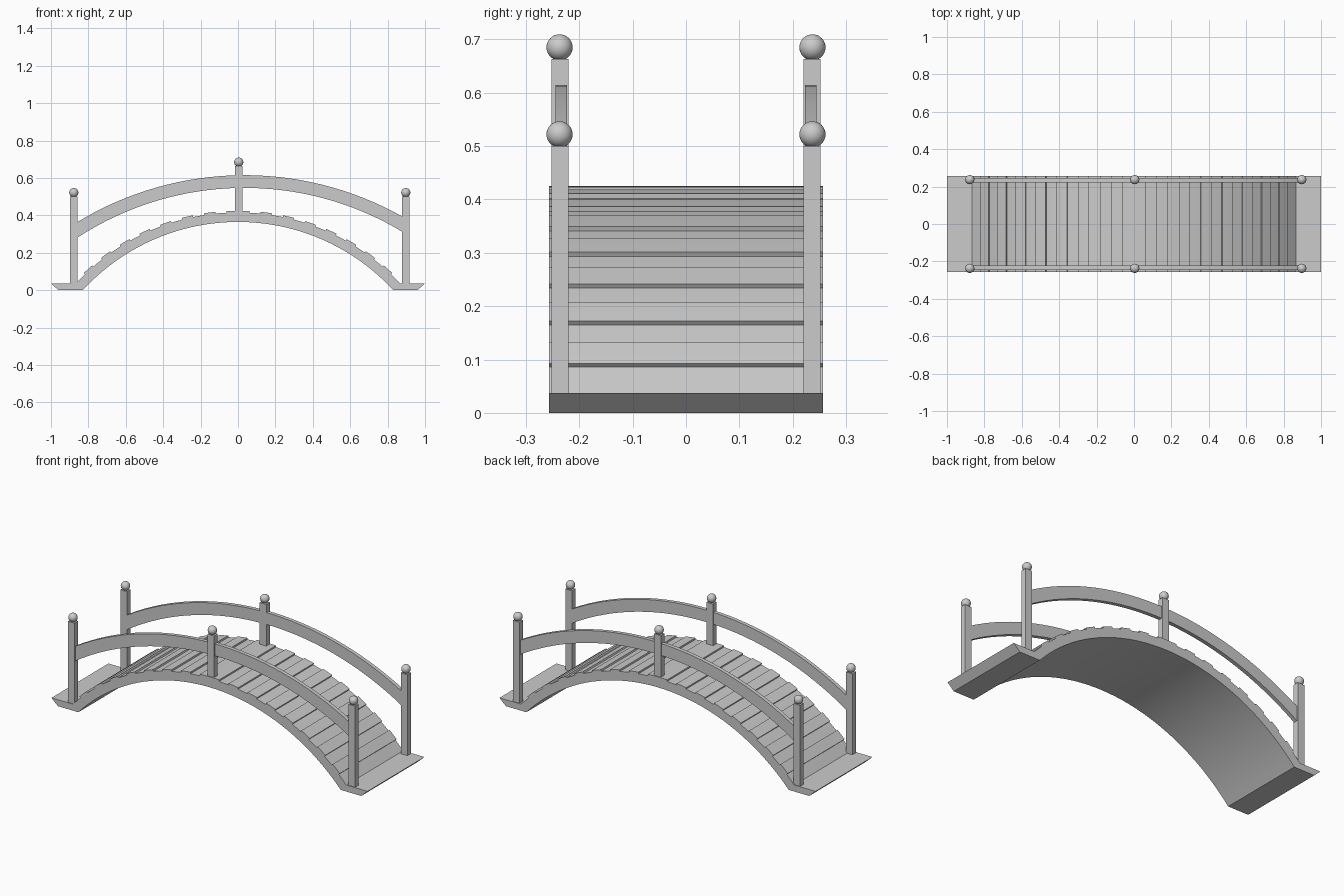
import bpy, bmesh
from math import sin, cos, sqrt, radians, asin

if "Cube" in bpy.data.objects:
    bpy.data.objects.remove(bpy.data.objects["Cube"])


def extrude_profile(name, pts, y0, y1):
    """Extrude a closed x/z outline from y0 to y1."""
    bm = bmesh.new()
    face = bm.faces.new([bm.verts.new((x, y0, z)) for x, z in pts])
    res = bmesh.ops.extrude_face_region(bm, geom=[face])
    verts = [g for g in res["geom"] if isinstance(g, bmesh.types.BMVert)]
    bmesh.ops.translate(bm, vec=(0, y1 - y0, 0), verts=verts)
    bmesh.ops.recalc_face_normals(bm, faces=bm.faces)
    mesh = bpy.data.meshes.new(name)
    bm.to_mesh(mesh)
    bm.free()
    ob = bpy.data.objects.new(name, mesh)
    bpy.context.collection.objects.link(ob)
    return ob


def smooth(ob, angle):
    bpy.ops.object.select_all(action='DESELECT')
    ob.select_set(True)
    bpy.context.view_layer.objects.active = ob
    bpy.ops.object.shade_smooth_by_angle(angle=radians(angle))


# Deck: arched slab with raised planks and a foot at each end
CZ = -0.761                       # height of the arch centre
R_UNDER, R_GAP, R_PLANK = 1.126, 1.177, 1.186
STEP = 2.933                      # degrees per plank or gap
WIDTH, FOOT = 0.257, 0.037


def arc(r, deg):
    a = radians(deg)
    return (r * sin(a), CZ + r * cos(a))


half = []                         # right half of the outline, crown to foot
for i in range(15):
    r = R_PLANK if i % 2 == 0 else R_GAP
    if i > 0:
        half.append(arc(r, i * STEP))
    half.append(arc(r, (i + 0.5) * STEP))
    half.append(arc(r, (i + 1) * STEP))
half += [arc(R_GAP, 15 * STEP),
         (sqrt(R_GAP ** 2 - (FOOT - CZ) ** 2), FOOT), (1, FOOT), (0.96, 0)]
x_in = sqrt(R_UNDER ** 2 - CZ ** 2)
end = asin(x_in / R_UNDER) * 180 / 3.14159265
half += [arc(R_UNDER, end * (1 - k / 20)) for k in range(20)]

top_mid, low_mid = (0, CZ + R_PLANK), (0, CZ + R_UNDER)
outline = [top_mid] + half + [low_mid] + [(-x, z) for x, z in reversed(half)]
deck = extrude_profile("deck", outline, -WIDTH, WIDTH)
smooth(deck, 20)

# Handrail outline: two arcs sharing an apex position
AX = 0.035


def rail_arc(r, top, n=32):
    xs = [-0.875 + 1.77 * k / n for k in range(n + 1)]
    return [(x, top - r + sqrt(r * r - (x - AX) ** 2)) for x in xs]


rail = rail_arc(1.72, 0.615) + rail_arc(1.635, 0.547)[::-1]

# Posts: x, bottom, top
POSTS = [("left", -0.878, 0.03, 0.50),
         ("middle", 0.004, 0.41, 0.663),
         ("right", 0.897, 0.03, 0.50)]

for side, s in (("front", -1), ("back", 1)):
    # Handrail
    smooth(extrude_profile(side + "_rail", rail, s * 0.234 - 0.011, s * 0.234 + 0.011), 30)
    for where, x, z0, z1 in POSTS:
        # Square post
        box = [(x - 0.021, z0), (x + 0.021, z0), (x + 0.021, z1), (x - 0.021, z1)]
        extrude_profile(f"{side}_{where}_post", box, s * 0.236 - 0.016, s * 0.236 + 0.016)
        # Ball finial
        bpy.ops.mesh.primitive_uv_sphere_add(segments=32, ring_count=16, radius=0.0245,
                                             location=(x, s * 0.237, z1 + 0.022))
        ball = bpy.context.object
        ball.name = f"{side}_{where}_finial"
        smooth(ball, 40)
